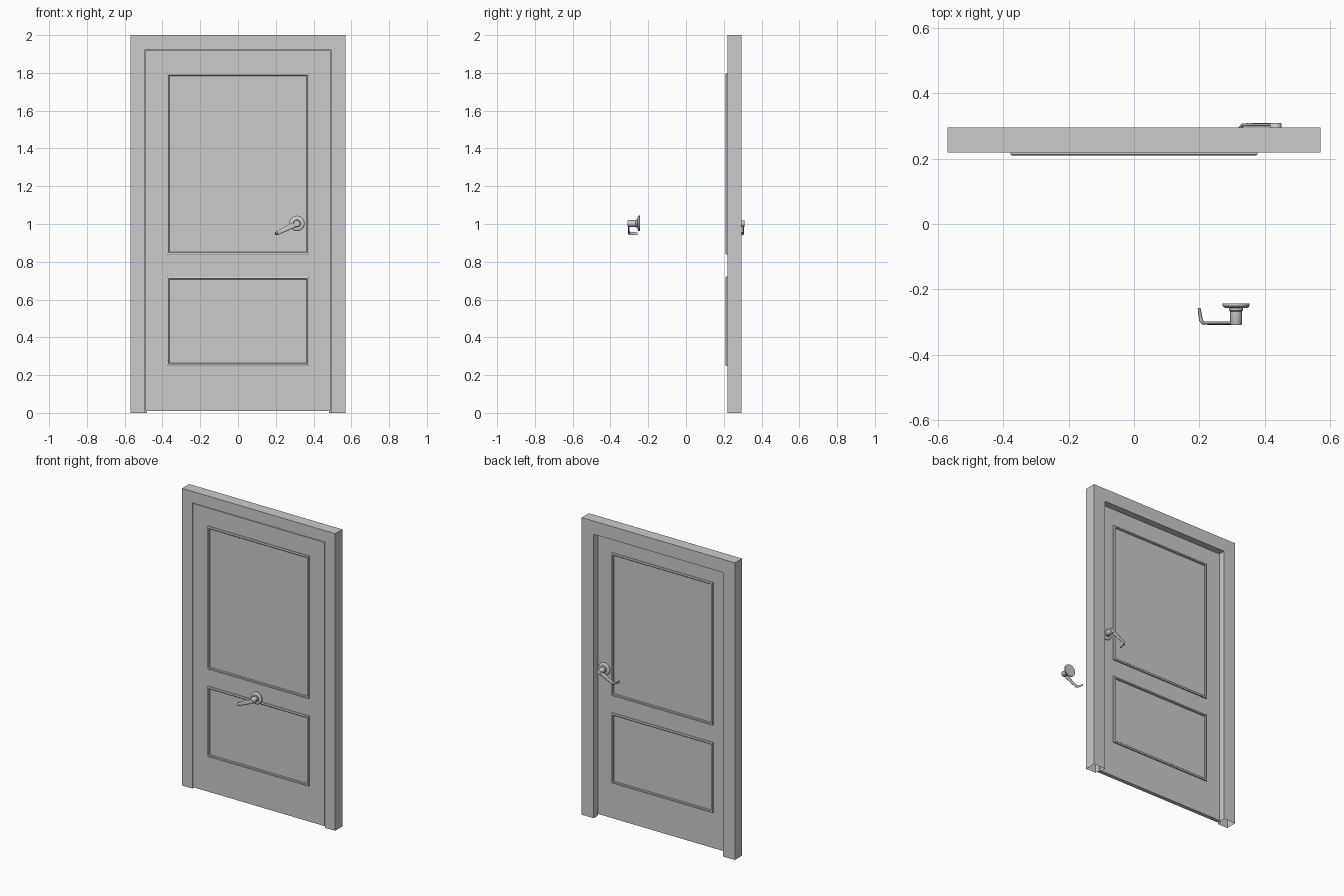
import bpy, bmesh, math
from mathutils import Vector

if "Cube" in bpy.data.objects:
    bpy.data.objects.remove(bpy.data.objects["Cube"])


def loft(bm, rings, cap=True, loop=False):
    """Skin a list of equal-length closed point rings."""
    vs = [[bm.verts.new(p) for p in r] for r in rings]
    n = len(vs[0])
    for i in range(len(vs) if loop else len(vs) - 1):
        a, b = vs[i], vs[(i + 1) % len(vs)]
        for j in range(n):
            k = (j + 1) % n
            bm.faces.new((a[j], a[k], b[k], b[j]))
    if cap and not loop:
        bm.faces.new(vs[0])
        bm.faces.new(vs[-1])


def finish(bm, name, smooth=False):
    bmesh.ops.recalc_face_normals(bm, faces=bm.faces[:])
    me = bpy.data.meshes.new(name)
    bm.to_mesh(me)
    bm.free()
    ob = bpy.data.objects.new(name, me)
    bpy.context.collection.objects.link(ob)
    if smooth:
        bpy.ops.object.select_all(action='DESELECT')
        ob.select_set(True)
        bpy.context.view_layer.objects.active = ob
        bpy.ops.object.shade_smooth_by_angle(angle=math.radians(35))
    return ob


FRONT, BACK = 0.219, 0.295          # frame faces
LEAF_F, LEAF_B = 0.220, 0.247       # leaf faces

# Frame: rabbeted section swept up one jamb, over the head and down (open feet)
section = [(0.0, FRONT), (0.0, BACK), (0.089, BACK), (0.089, LEAF_B + 0.002),
           (0.077, LEAF_B + 0.002), (0.077, FRONT)]     # (inset, y)
bm = bmesh.new()
loft(bm, [[(s * (0.57 - i), y, z if z == 0 else z - i) for i, y in section]
          for s, z in ((-1, 0), (-1, 2), (1, 2), (1, 0))], cap=False)
finish(bm, "door_frame")

# Door leaf
bm = bmesh.new()
loft(bm, [[(-0.489, y, 0.01), (0.489, y, 0.01), (0.489, y, 1.919), (-0.489, y, 1.919)]
          for y in (LEAF_F, LEAF_B)])
finish(bm, "door_leaf")


# Panel mouldings: bevelled section swept round a rectangle on both leaf faces
def moulding(name, z0, z1, face, out):
    prof = [(0, -0.002), (0, 0.008), (0.003, 0.010), (0.010, 0.010), (0.014, 0.006), (0.014, -0.002)]
    bm = bmesh.new()
    loft(bm, [[(sx * (0.377 - i), face + out * h, z0 + i if low else z1 - i) for i, h in prof]
              for sx, low in ((-1, True), (1, True), (1, False), (-1, False))], loop=True)
    finish(bm, name)


for side, face, out in (("front", LEAF_F, -1), ("back", LEAF_B, 1)):
    moulding("upper_moulding_" + side, 0.838, 1.798, face, out)
    moulding("lower_moulding_" + side, 0.249, 0.721, face, out)


# Lever handle: turned rose and neck, plus a tapering lever with a returned tip
def handle(name, origin, out):
    o = Vector(origin)

    def at(x, d, z):
        return o + Vector((x, out * d, z))

    N = 32
    bm = bmesh.new()
    lathe = [(0.041, 0), (0.041, 0.007), (0.038, 0.011), (0.034, 0.013), (0.021, 0.013),
             (0.021, 0.022), (0.018, 0.024), (0.018, 0.063), (0.016, 0.066)]
    loft(bm, [[at(r * math.cos(2 * math.pi * k / N), d, r * math.sin(2 * math.pi * k / N))
               for k in range(N)] for r, d in lathe])
    finish(bm, name + "_rose", True)

    # path stations: x, depth, z, half height, half thickness
    path = [(0.012, 0.060, 0.004, 0.014, 0.005), (-0.010, 0.060, -0.006, 0.015, 0.005),
            (-0.050, 0.060, -0.025, 0.013, 0.005), (-0.085, 0.060, -0.042, 0.011, 0.005),
            (-0.101, 0.059, -0.050, 0.010, 0.005), (-0.107, 0.052, -0.053, 0.0095, 0.005),
            (-0.110, 0.035, -0.054, 0.009, 0.0045), (-0.113, 0.014, -0.055, 0.008, 0.003)]
    pts = [Vector((p[0], out * p[1], p[2])) for p in path]
    rings = []
    for i, (p, st) in enumerate(zip(pts, path)):
        t = (pts[min(i + 1, len(pts) - 1)] - pts[max(i - 1, 0)]).normalized()
        up = Vector((-0.43, 0, 0.9))
        up = (up - t * up.dot(t)).normalized()
        wide = t.cross(up)
        rings.append([o + p + up * st[3] * math.cos(a) + wide * st[4] * math.sin(a)
                      for a in (2 * math.pi * k / 16 for k in range(16))])
    bm = bmesh.new()
    loft(bm, rings)
    finish(bm, name + "_lever", True)


handle("front_handle", (0.312, -0.243, 1.003), -1)
handle("back_handle", (0.433, 0.243, 1.001), 1)
